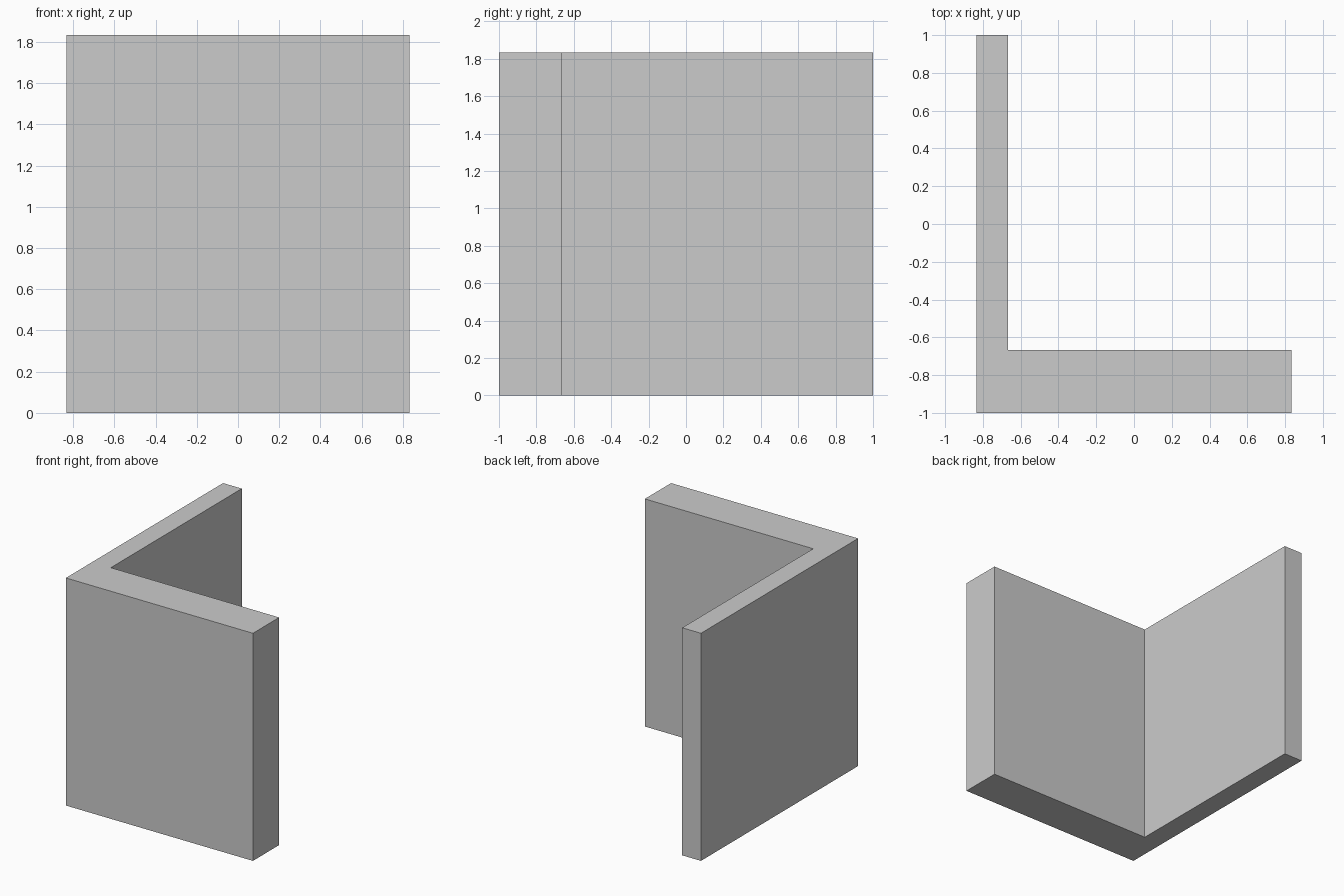
import bpy, bmesh

if "Cube" in bpy.data.objects:
    bpy.data.objects.remove(bpy.data.objects["Cube"])

# L-shaped footprint: thin side wall on the left, thicker wall at the front
X, Y, H = 5 / 6, 1.0, 11 / 6
SIDE_T, FRONT_T = 1 / 6, 1 / 3
profile = [
    (-X, -Y), (X, -Y), (X, -Y + FRONT_T),
    (-X + SIDE_T, -Y + FRONT_T), (-X + SIDE_T, Y), (-X, Y),
]


def extrude_profile(name, points, height):
    bm = bmesh.new()
    base = bm.faces.new([bm.verts.new((x, y, 0)) for x, y in points])
    top = bmesh.ops.extrude_face_region(bm, geom=[base], use_keep_orig=True)
    verts = [g for g in top["geom"] if isinstance(g, bmesh.types.BMVert)]
    bmesh.ops.translate(bm, verts=verts, vec=(0, 0, height))
    bmesh.ops.recalc_face_normals(bm, faces=bm.faces)
    mesh = bpy.data.meshes.new(name)
    bm.to_mesh(mesh)
    bm.free()
    obj = bpy.data.objects.new(name, mesh)
    bpy.context.collection.objects.link(obj)
    return obj


# Corner wall
extrude_profile("corner_wall", profile, H)
